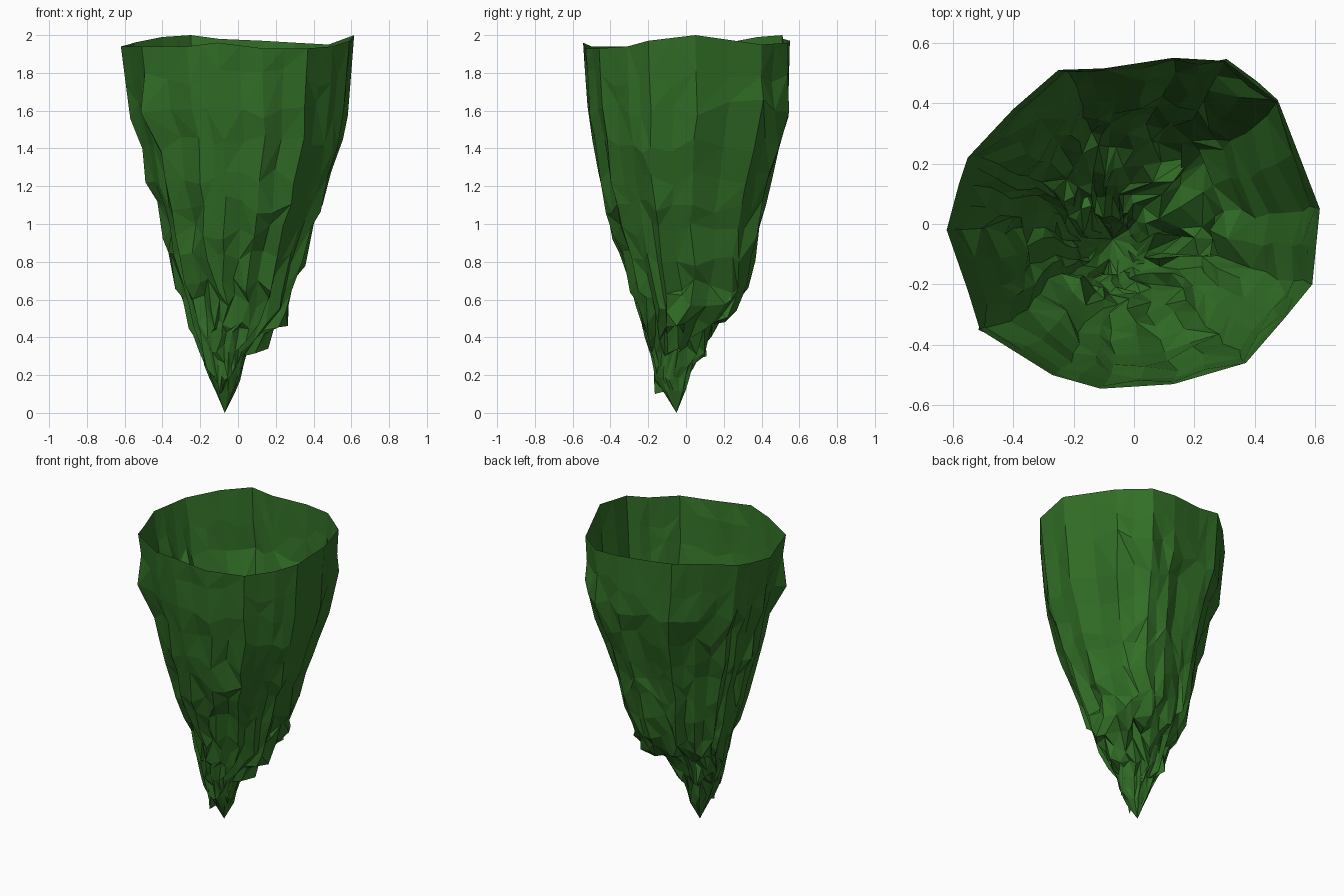
import bpy, bmesh, math, random
from mathutils import Vector

if "Cube" in bpy.data.objects:
    bpy.data.objects.remove(bpy.data.objects["Cube"])

random.seed(11)

# Jagged rim outline, counter-clockwise: x, y, z
RIM = [(.615, .05, 2.0), (.48, .40, 1.95), (.30, .54, 1.96), (.13, .55, 1.97), (-.10, .515, 1.98),
       (-.25, .51, 2.0), (-.40, .38, 1.99), (-.55, .22, 1.96), (-.58, .13, 1.95), (-.62, -.02, 1.94),
       (-.55, -.22, 1.94), (-.51, -.35, 1.94), (-.27, -.50, 1.94), (-.11, -.545, 1.96),
       (.13, -.53, 1.93), (.37, -.46, 1.93), (.50, -.31, 1.94), (.59, -.20, 1.97)]

# Section going down: z, x min, x max, y min, y max, roughness
ROWS = [(1.77, -.595, .605, -.54, .545, .03), (1.60, -.57, .59, -.53, .545, .04),
        (1.42, -.51, .56, -.505, .50, .06), (1.24, -.47, .50, -.475, .455, .07),
        (1.10, -.435, .455, -.44, .42, .08), (.96, -.405, .41, -.40, .39, .10),
        (.82, -.38, .36, -.36, .37, .12), (.68, -.34, .30, -.31, .33, .14),
        (.58, -.30, .275, -.27, .28, .14), (.49, -.265, .20, -.245, .20, .15),
        (.42, -.24, .12, -.225, .14, .15), (.33, -.21, .06, -.20, .10, .15),
        (.26, -.185, .035, -.18, .04, .15), (.19, -.16, .015, -.17, .02, .15),
        (.12, -.125, -.005, -.12, .0, .15)]
TIP = Vector((-.07, -.05, 0))

# Ledges and side spikes: row, column, target point, spread in columns
SPIKES = [(1, 22, (-.515, -.35, 1.59), .9), (1, 3, (.41, .47, 1.60), 1.2), (3, 18, (-.49, -.01, 1.22), .8),
          (6, 3, (.27, .28, .80), 1.2), (8, 3, (.23, .24, .60), 1.2),
          (9, 35, (.265, -.05, .46), 1.1), (9, 4, (.19, .22, .505), 1.1),
          (10, 35, (.20, -.045, .48), 1.0), (10, 4, (.13, .14, .55), 1.2),
          (11, 35, (.16, -.04, .34), 1.0), (12, 35, (.07, -.03, .43), 1.0),
          (11, 12, (-.16, .11, .30), 1.0), (12, 12, (-.14, .06, .35), 1.0),
          (13, 25, (-.10, -.165, .10), .8)]

# Double the rim columns with midpoints
outline = []
for i, p in enumerate(RIM):
    a, b = Vector(p), Vector(RIM[(i + 1) % len(RIM)])
    outline += [a, (a + b) / 2]
N = len(outline)


def section(z, x0, x1, y0, y1, rough):
    """Rim outline squeezed into the given extents, with rocky jitter."""
    ring = []
    cx, cy = (x0 + x1) / 2, (y0 + y1) / 2
    for i, p in enumerate(outline):
        pull = 1 - rough * random.random() * (1.0 if i % 2 else .3)
        a = random.uniform(-.5, .5) * rough * .6
        ux, uy = p.x / .617, p.y / .548
        ux, uy = ux * math.cos(a) - uy * math.sin(a), ux * math.sin(a) + uy * math.cos(a)
        ring.append(Vector((cx + ux * (x1 - x0) / 2 * pull, cy + uy * (y1 - y0) / 2 * pull,
                            z + random.uniform(-.5, .5) * min(.1, z * .2))))
    return ring


rings = [outline] + [section(*row) for row in ROWS]

# Pull spikes out of the wall, neighbours following softly
for r, c, target, spread in SPIKES:
    ring = rings[r + 1]
    move = Vector(target) - ring[c]
    for d in range(-3, 4):
        ring[(c + d) % N] = ring[(c + d) % N] + move * math.exp(-(d / spread) ** 2)

# Open rocky shell, lofted into facets
bm = bmesh.new()
grid = [[bm.verts.new(p) for p in ring] for ring in rings]
for up, low in zip(grid, grid[1:]):
    for i in range(N):
        j = (i + 1) % N
        if random.random() < .5:
            bm.faces.new((up[i], low[i], low[j]))
            bm.faces.new((up[i], low[j], up[j]))
        else:
            bm.faces.new((up[i], low[i], up[j]))
            bm.faces.new((low[i], low[j], up[j]))
tip = bm.verts.new(TIP)
for i in range(N):
    bm.faces.new((grid[-1][i], tip, grid[-1][(i + 1) % N]))
bmesh.ops.remove_doubles(bm, verts=bm.verts, dist=.018)
bmesh.ops.recalc_face_normals(bm, faces=bm.faces)

mesh = bpy.data.meshes.new("rock_spike_shell")
bm.to_mesh(mesh)
bm.free()
mat = bpy.data.materials.new("moss_green")
mat.diffuse_color = (.032, .16, .02, 1)
mat.use_nodes = True
mat.node_tree.nodes["Principled BSDF"].inputs["Base Color"].default_value = mat.diffuse_color
mesh.materials.append(mat)
obj = bpy.data.objects.new("rock_spike_shell", mesh)
bpy.context.collection.objects.link(obj)
